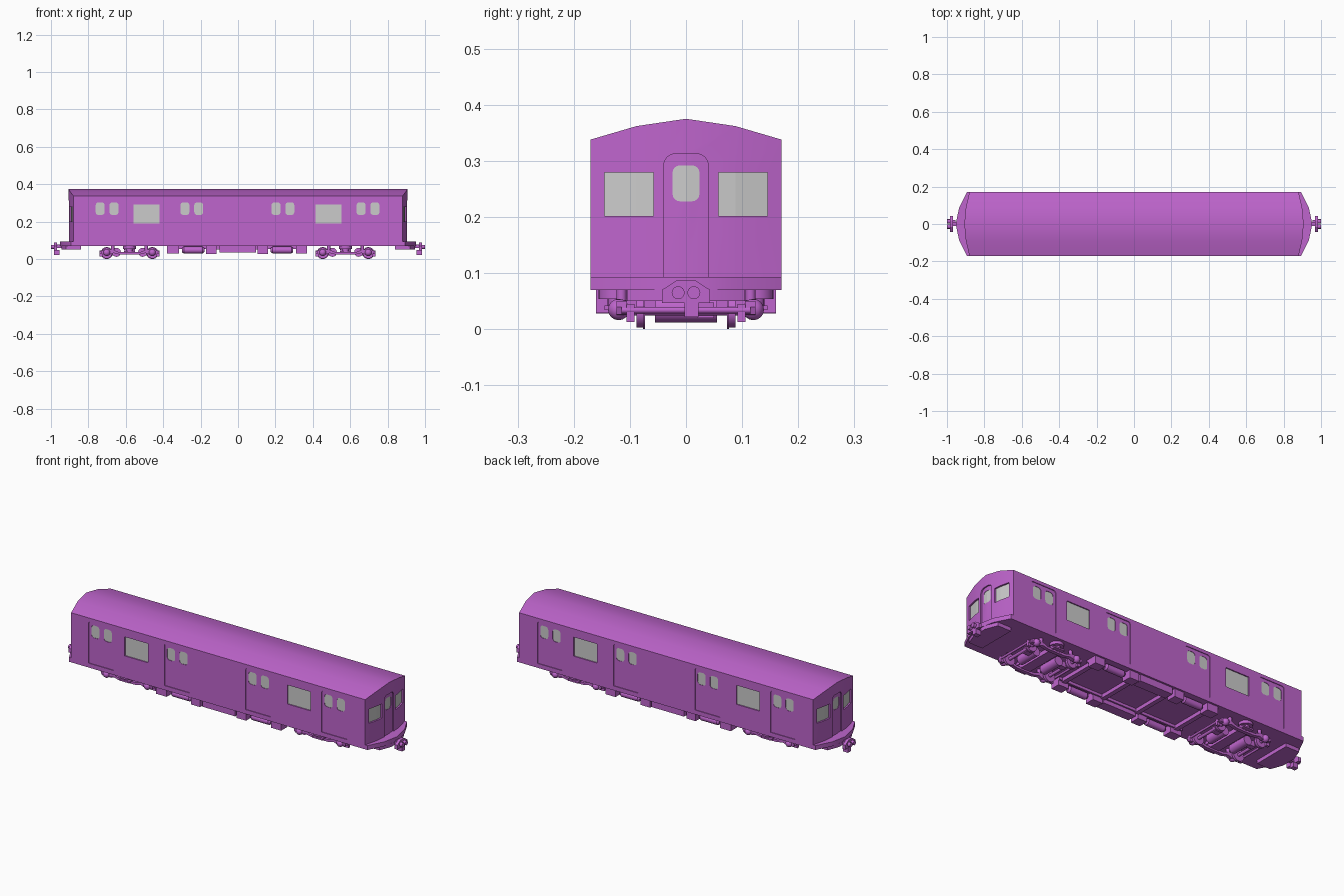
import bpy, bmesh, math
from mathutils import Vector, Matrix

if "Cube" in bpy.data.objects:
    bpy.data.objects.remove(bpy.data.objects["Cube"])

PURPLE = bpy.data.materials.new("purple_paint")
PURPLE.diffuse_color = (0.52, 0.13, 0.61, 1)
PURPLE.use_nodes = True
PURPLE.node_tree.nodes["Principled BSDF"].inputs["Base Color"].default_value = PURPLE.diffuse_color

COLS = [-0.17, -0.088, 0, 0.088, 0.17]          # facet columns across the car
END_X = [0.88, 0.899, 0.907, 0.899, 0.88]       # end wall plan
SILL_X = [0.893, 0.935, 0.953, 0.935, 0.893]    # end platform plan
ROOF_Z = [0.338, 0.362, 0.375, 0.362, 0.338]    # roof arch


def end_x(y):
    a = min(abs(y), 0.17)
    if a < 0.088:
        return 0.907 - 0.008 * a / 0.088
    return 0.899 - 0.019 * (a - 0.088) / 0.082


def finish(name, bm, painted=True, smooth=True):
    bmesh.ops.recalc_face_normals(bm, faces=bm.faces)
    me = bpy.data.meshes.new(name)
    bm.to_mesh(me)
    bm.free()
    ob = bpy.data.objects.new(name, me)
    bpy.context.collection.objects.link(ob)
    if painted:
        me.materials.append(PURPLE)
    if smooth:
        me.shade_smooth()
        me.set_sharp_from_angle(angle=math.radians(30))
    return ob


def prism(bm, pts, axis, d0, d1):
    # extrude a 2D outline along an axis between d0 and d1
    place = {'x': lambda a, b, d: (d, a, b), 'y': lambda a, b, d: (a, d, b),
             'z': lambda a, b, d: (a, b, d)}[axis]
    lo = [bm.verts.new(place(a, b, d0)) for a, b in pts]
    hi = [bm.verts.new(place(a, b, d1)) for a, b in pts]
    n = len(pts)
    faces = [bm.faces.new(lo[::-1]), bm.faces.new(hi)]
    faces += [bm.faces.new((lo[i], lo[(i + 1) % n], hi[(i + 1) % n], hi[i])) for i in range(n)]
    bmesh.ops.recalc_face_normals(bm, faces=faces)


def box(bm, x0, x1, y0, y1, z0, z1):
    prism(bm, [(x0, y0), (x1, y0), (x1, y1), (x0, y1)], 'z', z0, z1)


def rod(bm, c, r, length, axis, seg=16, r2=None):
    rot = {'x': Matrix.Rotation(math.pi / 2, 4, 'Y'), 'y': Matrix.Rotation(math.pi / 2, 4, 'X'),
           'z': Matrix()}[axis]
    bmesh.ops.create_cone(bm, cap_ends=True, segments=seg, radius1=r, radius2=r if r2 is None else r2,
                          depth=length, matrix=Matrix.Translation(c) @ rot)


def rrect(a0, a1, b0, b1, r=0.0, round_bottom=True):
    if r == 0:
        return [(a0, b0), (a1, b0), (a1, b1), (a0, b1)]
    pts = []
    for a, b, t in ((a1 - r, b1 - r, 0), (a0 + r, b1 - r, 90), (a0 + r, b0 + r, 180), (a1 - r, b0 + r, 270)):
        if t >= 180 and not round_bottom:
            pts.append((a0 if t == 180 else a1, b0))
        else:
            pts += [(a + r * math.cos(math.radians(t + k * 22.5)),
                     b + r * math.sin(math.radians(t + k * 22.5))) for k in range(5)]
    return pts


def loft_car(name, plan, z0, tops):
    bm = bmesh.new()
    grid = [[bm.verts.new((s * x, y, z)) for s, z in ((-1, z0), (-1, t), (1, t), (1, z0))]
            for x, y, t in zip(plan, COLS, tops)]
    for p, q in zip(grid, grid[1:]):
        for i in range(4):
            bm.faces.new((p[i], p[(i + 1) % 4], q[(i + 1) % 4], q[i]))
    bm.faces.new(grid[0])
    bm.faces.new(grid[-1])
    return finish(name, bm)


def side_panels(bm, outlines, d0, d1):
    for pts in outlines:
        for s in (-1, 1):
            prism(bm, pts, 'y', s * (0.17 + d0), s * (0.17 + d1))


def end_panels(bm, outlines, d0, d1):
    # flat panels, split at the facet lines and bent to the end wall plan
    for s in (-1, 1):
        part = bmesh.new()
        for pts in outlines:
            prism(part, pts, 'x', d0, d1)
        for y in COLS[1:4]:
            bmesh.ops.bisect_plane(part, geom=part.verts[:] + part.edges[:] + part.faces[:],
                                   plane_co=(0, y, 0), plane_no=(0, 1, 0), dist=1e-5)
        for v in part.verts:
            v.co.x = s * (v.co.x + end_x(v.co.y))
        bmesh.ops.recalc_face_normals(part, faces=part.faces)
        me = bpy.data.meshes.new("panel_temp")
        part.to_mesh(me)
        part.free()
        bm.from_mesh(me)
        bpy.data.meshes.remove(me)


# Openings
door_x = [-0.7, -0.247, 0.24, 0.695]
side_doors = [rrect(c - 0.075, c + 0.075, 0.085, 0.32, 0.012, False) for c in door_x]
door_windows = [rrect(c + o - 0.024, c + o + 0.024, 0.236, 0.303, 0.015)
                for c in door_x for o in (-0.037, 0.037)]
big_windows = [rrect(-0.559, -0.42, 0.19, 0.293), rrect(0.414, 0.553, 0.19, 0.293)]
end_door = [rrect(-0.04, 0.04, 0.08, 0.313, 0.022, False)]
end_door_window = [rrect(-0.024, 0.024, 0.228, 0.292, 0.013)]
end_windows = [rrect(s * 0.1015 - 0.0435, s * 0.1015 + 0.0435, 0.202, 0.279) for s in (-1, 1)]

# Body shell with recessed doors and windows
body = loft_car("car_body", END_X, 0.07, ROOF_Z)


def carve(side, end, side_depth, end_depth):
    bm = bmesh.new()
    side_panels(bm, side, -side_depth, 0.02)
    end_panels(bm, end, -end_depth, 0.02)
    cutter = finish("recess_cutter", bm, smooth=False)
    cutter.hide_render = True
    mod = body.modifiers.new("recess", 'BOOLEAN')
    mod.operation = 'DIFFERENCE'
    mod.solver = 'EXACT'
    mod.object = cutter
    bpy.context.view_layer.objects.active = body
    bpy.ops.object.modifier_apply(modifier=mod.name)
    bpy.data.objects.remove(cutter)


carve(side_doors, end_door, 0.004, 0.007)
carve(door_windows + big_windows, end_door_window + end_windows, 0.009, 0.012)
body.data.shade_smooth()
body.data.set_sharp_from_angle(angle=math.radians(30))

# Window glass
bm = bmesh.new()
side_panels(bm, door_windows + big_windows, -0.011, -0.006)
end_panels(bm, end_door_window + end_windows, -0.014, -0.009)
finish("window_glass", bm, painted=False, smooth=False)

# Curved end platforms and the sills below them
loft_car("end_platforms", SILL_X, 0.0695, [0.093] * 5)
bm = bmesh.new()
for s in (-1, 1):
    prism(bm, [(s * 0.84, -0.105), (s * 0.92, -0.105), (s * 0.945, -0.04),
               (s * 0.945, 0.04), (s * 0.92, 0.105), (s * 0.84, 0.105)], 'z', 0.05, 0.07)
finish("end_sills", bm)

# Couplers
bm = bmesh.new()
face = [(-0.043, 0.047), (0.043, 0.047), (0.043, 0.07), (0.015, 0.088), (-0.015, 0.088), (-0.043, 0.07)]
for s in (-1, 1):
    prism(bm, face, 'x', s * 0.968, s * 0.984)
    box(bm, s * 0.9, s * 0.97, -0.011, 0.011, 0.058, 0.077)
    box(bm, s * 0.955, s * 0.985, -0.003, 0.022, 0.022, 0.048)
    for y in (-0.014, 0.014):
        rod(bm, (s * 0.989, y, 0.065), 0.0115, 0.02, 'x')
finish("couplers", bm)

# Equipment boxes and air tanks below the floor
bm = bmesh.new()
for s in (-1, 1):
    y0, y1 = s * 0.108, s * 0.16
    for x0, x1, z in ((-0.38, -0.315, 0.03), (-0.17, -0.115, 0.028), (-0.1, 0.095, 0.034),
                      (0.103, 0.16, 0.028), (0.31, 0.37, 0.03)):
        box(bm, x0, x1, y0, y1, z, 0.072)
    for c in (-0.24, 0.235):
        rod(bm, (c, s * 0.135, 0.048), 0.018, 0.1, 'x')
        for e in (-1, 1):
            rod(bm, (c + e * 0.055, s * 0.135, 0.048), 0.018 if e > 0 else 0.011, 0.01, 'x',
                r2=0.011 if e > 0 else 0.018)
    box(bm, -0.38, 0.37, s * 0.1, s * 0.11, 0.055, 0.072)
for x in (-0.347, -0.107, 0.1, 0.34):
    box(bm, x - 0.012, x + 0.012, -0.11, 0.11, 0.05, 0.072)
finish("underfloor_equipment", bm)

# Bogies
half = [(0, 0.024), (0.05, 0.024), (0.085, 0.032), (0.105, 0.024), (0.15, 0.026), (0.155, 0.04),
        (0.14, 0.05), (0.09, 0.051), (0.055, 0.037), (0, 0.037)]
frame = half + [(-x, z) for x, z in half[-2:0:-1]]
for name, cx in (("left", -0.58), ("right", 0.575)):
    bm = bmesh.new()
    for s in (-1, 1):
        prism(bm, [(cx + x, z) for x, z in frame], 'y', s * 0.105, s * 0.124)
        rod(bm, (cx, s * 0.122, 0.062), 0.034, 0.016, 'z', 24)      # air spring
        rod(bm, (cx, s * 0.122, 0.046), 0.018, 0.02, 'z')
        box(bm, cx - 0.03, cx + 0.03, s * 0.1, s * 0.145, 0.034, 0.042)
        for e in (-1, 1):                                            # axle boxes and dampers
            bmesh.ops.create_uvsphere(bm, u_segments=12, v_segments=8, radius=0.019,
                                      matrix=Matrix.Translation((cx + e * 0.122, s * 0.12, 0.035)))
            rod(bm, (cx + e * 0.09, s * 0.115, 0.055), 0.009, 0.03, 'z')
            box(bm, cx + e * 0.142, cx + e * 0.16, s * 0.092, s * 0.106, 0.013, 0.045)
    box(bm, cx - 0.028, cx + 0.028, -0.125, 0.125, 0.032, 0.055)     # bolster
    rod(bm, (cx, 0, 0.06), 0.03, 0.025, 'z')
    for e in (-1, 1):
        rod(bm, (cx + e * 0.155, 0, 0.034), 0.006, 0.23, 'y')        # end bar
        rod(bm, (cx + e * 0.07, 0, 0.036), 0.024, 0.11, 'y')         # motor
        box(bm, cx + e * 0.07, cx + e * 0.122, 0.02, 0.05, 0.02, 0.048)
    finish(name + "_bogie_frame", bm)

    bm = bmesh.new()
    for e in (-1, 1):
        rod(bm, (cx + e * 0.122, 0, 0.032), 0.008, 0.22, 'y')
        for s in (-1, 1):
            rod(bm, (cx + e * 0.122, s * 0.082, 0.032), 0.029, 0.012, 'y', 24)
            rod(bm, (cx + e * 0.122, s * 0.075, 0.032), 0.032, 0.003, 'y', 24)
    finish(name + "_bogie_wheels", bm)
